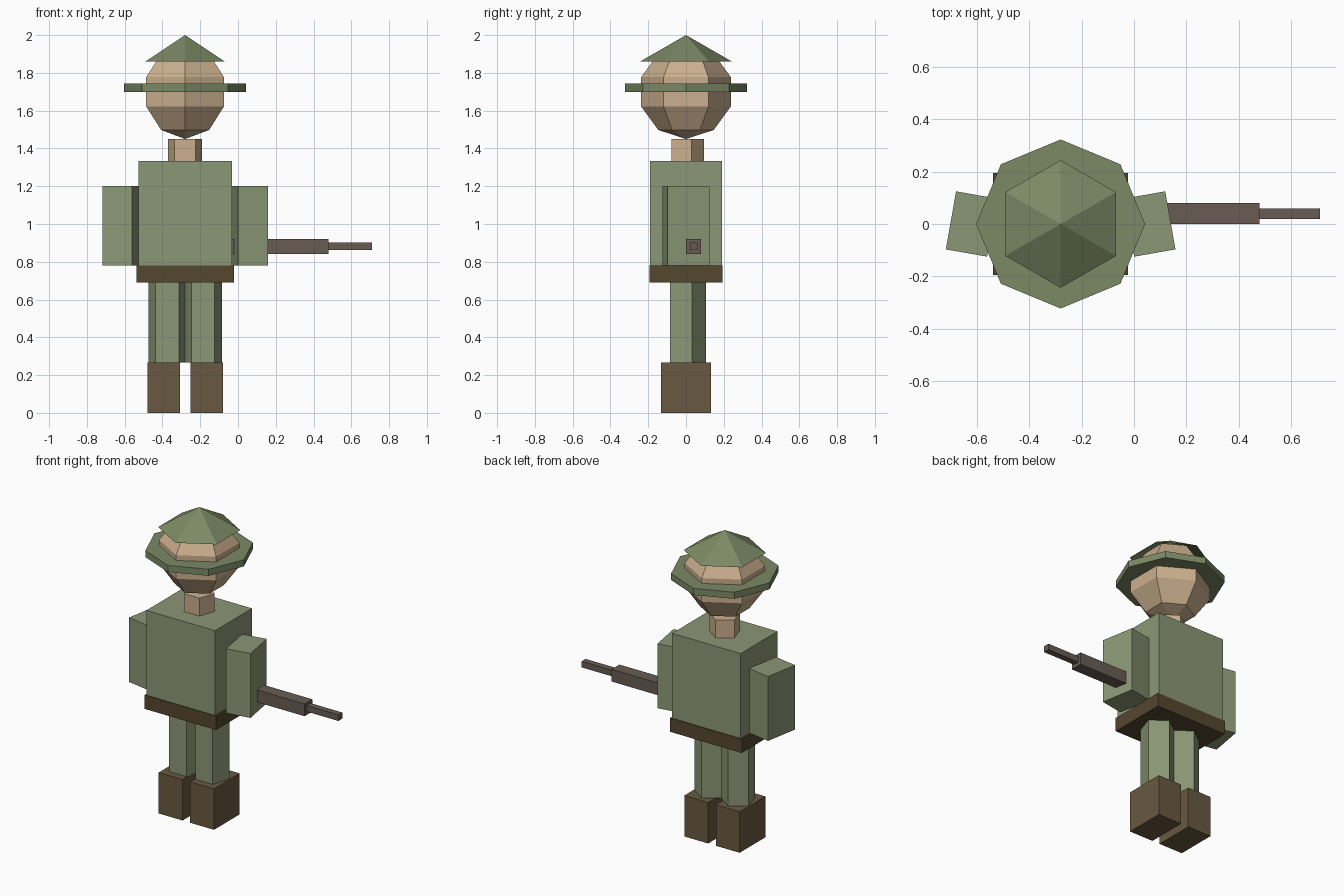
import bpy, bmesh
from math import sin, cos, pi, radians

if "Cube" in bpy.data.objects:
    bpy.data.objects.remove(bpy.data.objects["Cube"])

CX = -0.28  # body axis


def material(name, rgb):
    m = bpy.data.materials.new(name)
    m.diffuse_color = (*rgb, 1)
    m.use_nodes = True
    m.node_tree.nodes["Principled BSDF"].inputs["Base Color"].default_value = m.diffuse_color
    return m


CLOTH = material("cloth", (0.26, 0.31, 0.18))
HAT = material("hat_cloth", (0.20, 0.25, 0.13))
SKIN = material("skin", (0.60, 0.43, 0.27))
BELT = material("belt_leather", (0.09, 0.063, 0.028))
BOOT = material("boot_leather", (0.14, 0.10, 0.053))
METAL = material("gun_metal", (0.14, 0.107, 0.087))


def finish(name, bm, mat, loc, rot=0):
    bmesh.ops.recalc_face_normals(bm, faces=bm.faces)
    me = bpy.data.meshes.new(name)
    bm.to_mesh(me)
    bm.free()
    me.materials.append(mat)
    ob = bpy.data.objects.new(name, me)
    ob.location = loc
    ob.rotation_euler.z = radians(rot)
    bpy.context.collection.objects.link(ob)
    return ob


def box(name, mat, centre, size, rot=0):
    bm = bmesh.new()
    bmesh.ops.create_cube(bm, size=1)
    bmesh.ops.scale(bm, vec=size, verts=bm.verts)
    return finish(name, bm, mat, centre, rot)


def turned(name, mat, x, sides, profile, caps=True):
    """Stack of polygon rings (radius, z), one corner pointing to +y."""
    bm = bmesh.new()
    rings = []
    for r, z in profile:
        n = sides if r else 1
        rings.append([bm.verts.new((r * sin(2 * pi * k / sides), r * cos(2 * pi * k / sides), z))
                      for k in range(n)])
    for a, b in zip(rings, rings[1:]):
        for k in range(sides):
            j = (k + 1) % sides
            quad = [a[k % len(a)], a[j % len(a)], b[j % len(b)], b[k % len(b)]]
            bm.faces.new(list(dict.fromkeys(quad)))
    if caps:
        for ring in (rings[0], rings[-1]):
            if len(ring) > 1:
                bm.faces.new(ring)
    return finish(name, bm, mat, (x, 0, 0))


# Torso, belt and neck
box("torso", CLOTH, (CX, 0, 1.057), (0.495, 0.38, 0.553))
box("belt", BELT, (CX, 0, 0.735), (0.516, 0.388, 0.09))
turned("neck", SKIN, CX, 5, [(0.095, 1.333), (0.095, 1.45)])

# Head: six-sided sphere of five bands
turned("head", SKIN, CX, 6,
       [(0 if i in (0, 5) else 0.25 * sin(pi * i / 5), 1.70 - 0.25 * cos(pi * i / 5)) for i in range(6)])

# Hat: flat brim and open crown
turned("hat_brim", HAT, CX, 8, [(0.3225, 1.70), (0.3225, 1.743)])
turned("hat_crown", HAT, CX, 6, [(0.2435, 1.86), (0, 2.0)], caps=False)

# Limbs, mirrored about the body axis
for side, s in (("left", -1), ("right", 1)):
    box(side + "_arm", CLOTH, (CX + s * 0.34, 0, 0.99), (0.16, 0.225, 0.42), s * 10)
    turned(side + "_leg", CLOTH, CX + s * 0.095, 5, [(0.105, 0.267), (0.105, 0.69)])
    box(side + "_boot", BOOT, (CX + s * 0.1135, 0, 0.1335), (0.172, 0.264, 0.267))

# Gun pointing out to the side
box("gun_body", METAL, (0.215, 0.04, 0.88), (0.53, 0.08, 0.08))
box("gun_barrel", METAL, (0.595, 0.04, 0.883), (0.23, 0.04, 0.04))
